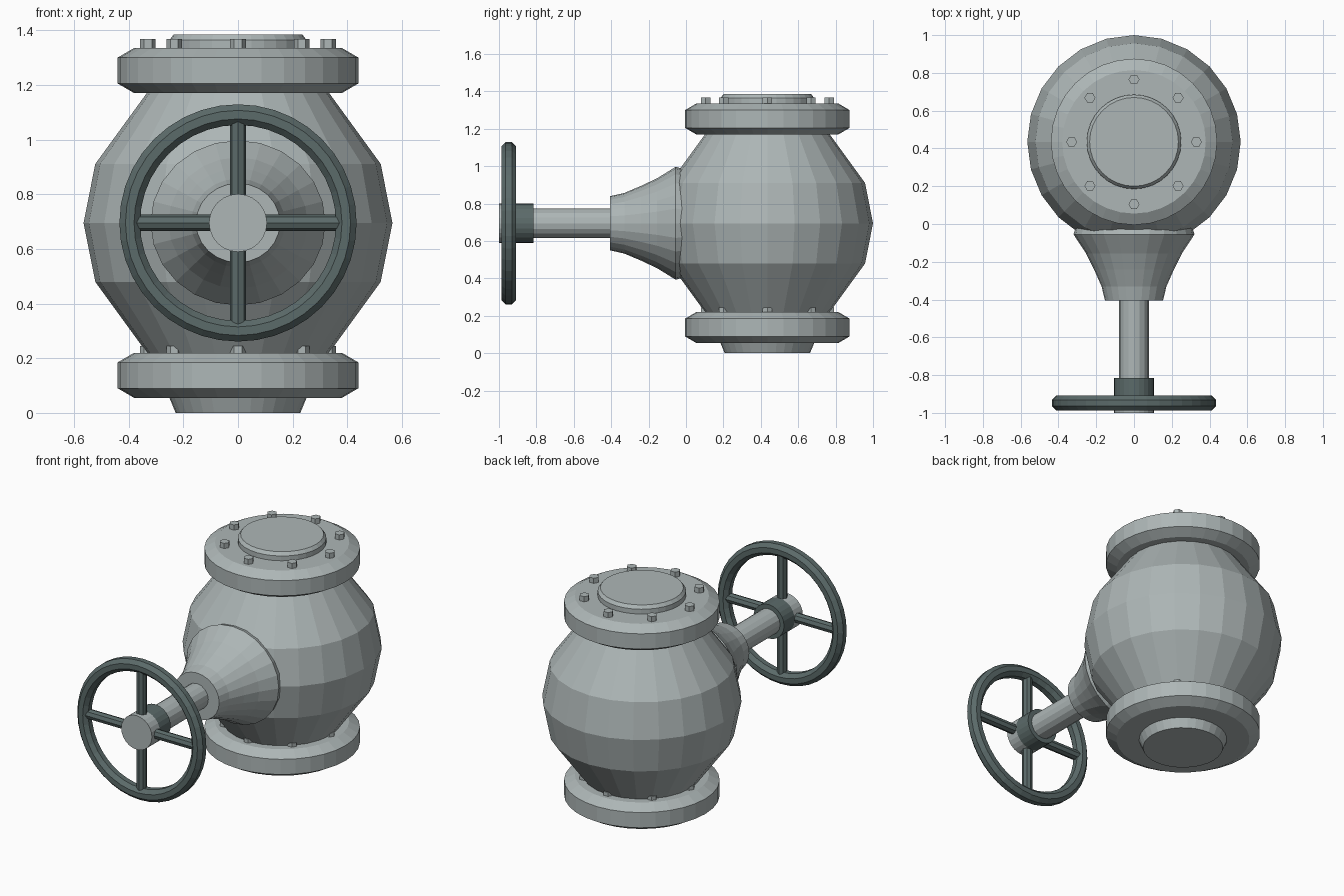
import bpy, bmesh, math
from mathutils import Vector

if "Cube" in bpy.data.objects:
    bpy.data.objects.remove(bpy.data.objects["Cube"])

CY, CZ = 0.435, 0.695      # valve body centre


def material(name, rgb):
    m = bpy.data.materials.new(name)
    m.diffuse_color = (*rgb, 1)
    m.use_nodes = True
    m.node_tree.nodes["Principled BSDF"].inputs["Base Color"].default_value = m.diffuse_color
    return m


LIGHT = material("light grey metal", (0.42, 0.47, 0.47))
DARK = material("dark grey metal", (0.105, 0.145, 0.143))


def finish(name, bm, mat):
    bmesh.ops.recalc_face_normals(bm, faces=bm.faces)
    me = bpy.data.meshes.new(name)
    bm.to_mesh(me)
    bm.free()
    me.materials.append(mat)
    ob = bpy.data.objects.new(name, me)
    bpy.context.collection.objects.link(ob)
    return ob


def lathe(name, profile, mat, origin, axis="Z", n=24, closed=False, sx=1.0):
    """Spin (radius, height) points round an axis; cap the ends or close the loop."""
    bm = bmesh.new()
    o = Vector(origin)
    rings = []
    for r, h in profile:
        ring = []
        for i in range(n):
            a = 2 * math.pi * i / n
            c, s = r * math.cos(a), r * math.sin(a)
            p = {"Z": (c * sx, s, h), "Y": (c * sx, h, s), "X": (h, c, s)}[axis]
            ring.append(bm.verts.new(o + Vector(p)))
        rings.append(ring)
    pairs = list(zip(rings, rings[1:]))
    if closed:
        pairs.append((rings[-1], rings[0]))
    else:
        bm.faces.new(rings[0])
        bm.faces.new(rings[-1])
    for a, b in pairs:
        for i in range(n):
            j = (i + 1) % n
            bm.faces.new((a[i], a[j], b[j], b[i]))
    return finish(name, bm, mat)


# Round valve body
half = [(0.33, 0.48), (0.522, 0.216), (0.565, 0)]
body = half + [(r, -h) for r, h in half[1::-1]]
lathe("valve_body", body, LIGHT, (0, CY, CZ))

# Flanges, raised faces and bolts, mirrored top and bottom
flange = [(0.38, 0.475), (0.44, 0.51), (0.44, 0.605), (0.38, 0.64)]
for side, s in (("top", 1), ("bottom", -1)):
    lathe(side + "_flange", [(r, s * h) for r, h in flange], LIGHT, (0, CY, CZ), n=32)
    face = [(0.25, 0.63), (0.25, 0.67), (0.235, 0.69)] if s > 0 else \
           [(0.255, -0.63), (0.228, -0.695)]
    lathe(side + "_raised_face", face, LIGHT, (0, CY, CZ), n=32)
    z0, z1 = (1.32, 1.367) if s > 0 else (0.20, 0.244)
    for k in range(8):
        a = k * math.pi / 4
        lathe(f"{side}_bolt_{k + 1}", [(0.029, z0), (0.029, z1)], LIGHT,
              (0.33 * math.cos(a), CY + 0.33 * math.sin(a), 0), n=6)

# Flared bonnet, stem, hub and hub cap along the front axis
lathe("bonnet", [(0.145, -0.405), (0.162, -0.33), (0.2, -0.24), (0.24, -0.155),
                 (0.302, -0.055), (0.295, -0.03), (0.27, 0.1)],
      LIGHT, (0, 0, CZ), "Y", 24, sx=1.06)
lathe("stem", [(0.079, -0.92), (0.079, -0.3)], LIGHT, (0, 0, CZ), "Y", 16)
lathe("wheel_hub", [(0.106, -0.92), (0.106, -0.815)], DARK, (0, 0, CZ), "Y", 24)
lathe("hub_cap", [(0.106, -1.0), (0.106, -0.92)], LIGHT, (0, 0, CZ), "Y", 24)

# Handwheel rim and four spokes
rim = [(0.396 + 0.041 * math.cos(t), 0.043 * math.sin(t))
       for t in (math.pi / 8 + k * math.pi / 4 for k in range(8))]
lathe("handwheel_rim", rim, DARK, (0, -0.948, CZ), "Y", 40, closed=True)
for k, (axis, s) in enumerate((("X", 1), ("Z", 1), ("X", -1), ("Z", -1))):
    lathe(f"wheel_spoke_{k + 1}", [(0.03, s * 0.08), (0.03, s * 0.385)], DARK,
          (0, -0.948, CZ), axis, 8)
